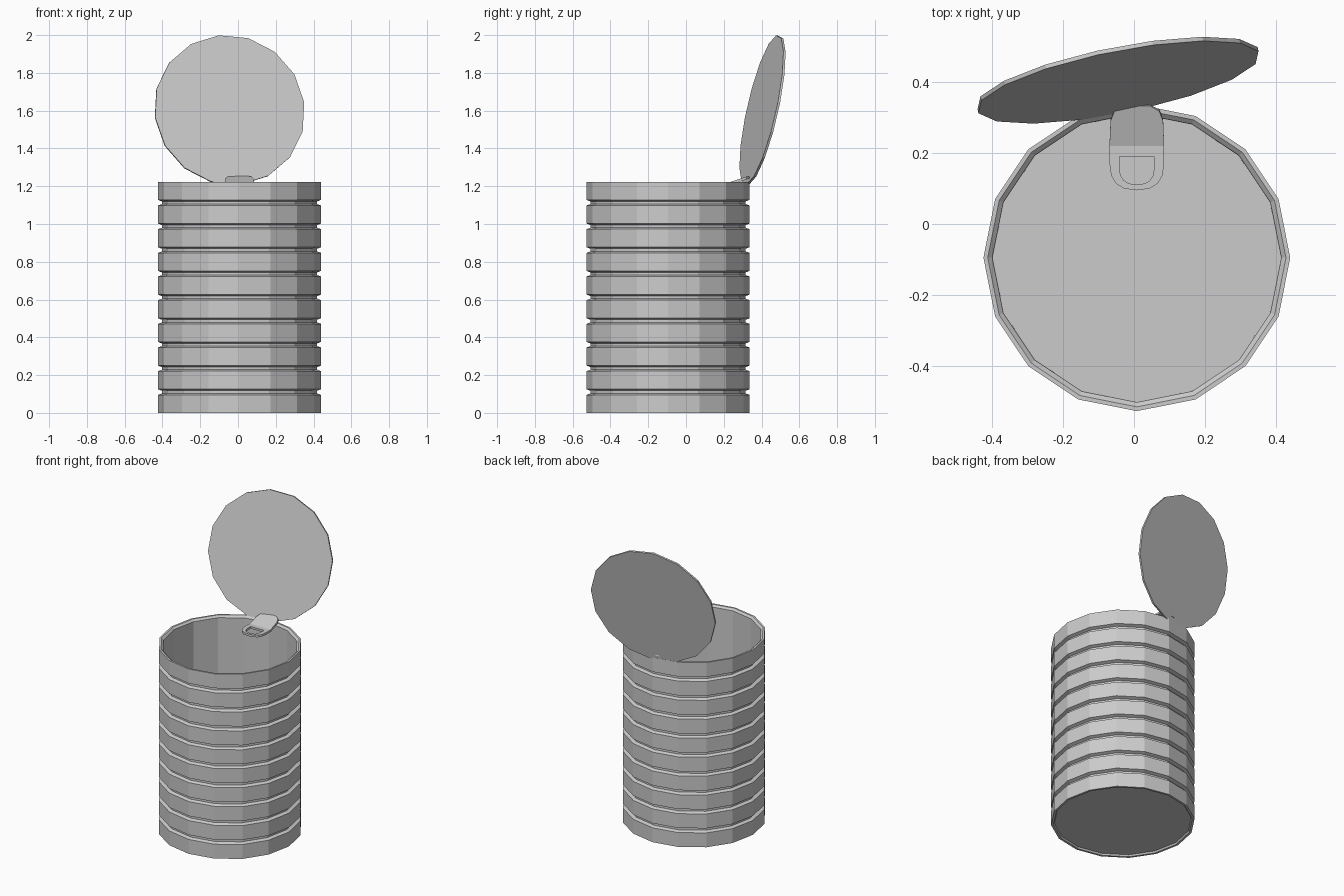
import bpy, bmesh, math
from mathutils import Vector, Matrix

if "Cube" in bpy.data.objects:
    bpy.data.objects.remove(bpy.data.objects["Cube"])

SIDES = 16
CX, CY = 0.008, -0.095
R, HEIGHT, BANDS = 0.432, 1.223, 10


def finish(bm, name):
    bmesh.ops.recalc_face_normals(bm, faces=bm.faces)
    mesh = bpy.data.meshes.new(name)
    bm.to_mesh(mesh)
    bm.free()
    obj = bpy.data.objects.new(name, mesh)
    bpy.context.collection.objects.link(obj)
    return obj


def lathe(name, profile, cx=0.0, cy=0.0):
    """Revolve (radius, z) points into a closed faceted solid."""
    bm = bmesh.new()
    rings = []
    for r, z in profile:
        rings.append([bm.verts.new((cx + r * math.cos(2 * math.pi * i / SIDES),
                                    cy + r * math.sin(2 * math.pi * i / SIDES), z))
                      for i in range(SIDES)])
    for a, b in zip(rings, rings[1:]):
        for i in range(SIDES):
            j = (i + 1) % SIDES
            bm.faces.new((a[i], a[j], b[j], b[i]))
    bm.faces.new(rings[0])
    bm.faces.new(rings[-1])
    return finish(bm, name)


# Can body: recessed base, ten raised bands, stepped rim, plain inside wall and floor
pitch = 0.1253
band = HEIGHT - pitch * (BANDS - 1)
profile = [(0.412, 0.01), (0.418, 0.0)]
for k in range(BANDS):
    z0, z1 = k * pitch, k * pitch + band
    profile += [(R, z0), (R, z1)]
    if k < BANDS - 1:
        profile += [(0.411, z1 + 0.008), (0.411, z0 + pitch - 0.008)]
profile += [(0.42, HEIGHT), (0.407, HEIGHT - 0.012), (0.406, 0.02)]
lathe("can_body", profile, CX, CY)

# Opened lid: thin disc leaning back and twisted
n = Vector((0.19, -0.955, 0.215)).normalized()
u = Vector((0.975, 0.21, 0.10))
u = (u - n * u.dot(n)).normalized()
v = n.cross(u)
lid = lathe("lid", [(0.406, -0.006), (0.406, 0.006)])
lid.data.transform(Matrix.Translation((-0.045, 0.405, 1.603))
                   @ Matrix((u, v, n)).transposed().to_4x4())

# Pull tab: flat finger ring, bent up to a sloped tongue at the back
BEND_Y, FLAT_Z = 0.22, 1.218


def u_loop(bm, half_w, y_back, y_front):
    """U-shaped row of points, open towards the back."""
    depth = min(half_w, (y_back - y_front) * 0.75)
    pts = [(-half_w, y_back)]
    for i in range(9):
        a = math.pi + math.pi * i / 8
        c, s = math.cos(a), math.sin(a)
        pts.append((math.copysign(abs(c) ** 0.8, c) * half_w,
                    y_front + depth - depth * abs(s) ** 0.8))
    pts.append((half_w, y_back))
    return [bm.verts.new((CX + x, y, FLAT_Z)) for x, y in pts]


bm = bmesh.new()
outer = u_loop(bm, 0.077, BEND_Y, 0.095)
inner = u_loop(bm, 0.049, 0.19, 0.111)
for i in range(len(outer) - 1):
    bm.faces.new((outer[i], outer[i + 1], inner[i + 1], inner[i]))
bm.faces.new((outer[0], inner[0], inner[-1], outer[-1]))
tongue = [(0.074, 0.29), (0.063, 0.318), (0.035, 0.333)]
tongue += [(-x, y) for x, y in reversed(tongue)]
back = [bm.verts.new((CX + x, y, FLAT_Z + (y - BEND_Y) * 0.33)) for x, y in tongue]
bm.faces.new([outer[0], outer[-1]] + back)
tab = finish(bm, "pull_tab")
mod = tab.modifiers.new("thickness", 'SOLIDIFY')
mod.thickness = 0.014
mod.offset = -1 if tab.data.polygons[0].normal.z > 0 else 1
